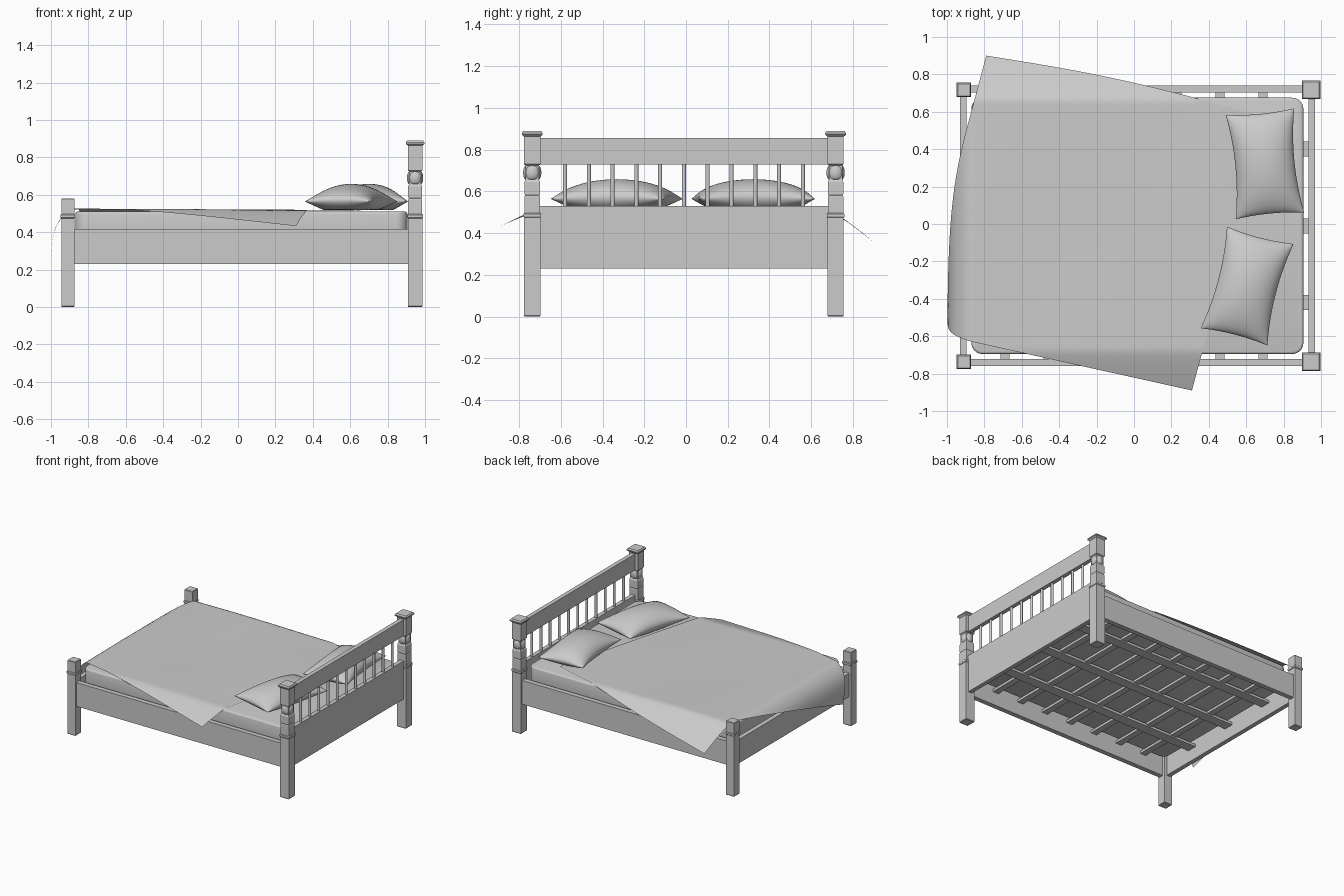
import bpy, bmesh, math

if "Cube" in bpy.data.objects:
    bpy.data.objects.remove(bpy.data.objects["Cube"])


def finish(name, bm, smooth=None):
    bmesh.ops.recalc_face_normals(bm, faces=bm.faces[:])
    me = bpy.data.meshes.new(name)
    bm.to_mesh(me)
    bm.free()
    ob = bpy.data.objects.new(name, me)
    bpy.context.collection.objects.link(ob)
    if smooth:
        bpy.ops.object.select_all(action='DESELECT')
        ob.select_set(True)
        bpy.context.view_layer.objects.active = ob
        bpy.ops.object.shade_smooth_by_angle(angle=math.radians(smooth))
    return ob


def box(name, x0, x1, y0, y1, z0, z1):
    bm = bmesh.new()
    bmesh.ops.create_cube(bm, size=1)
    for v in bm.verts:
        v.co = ((x0 + x1) / 2 + v.co.x * (x1 - x0),
                (y0 + y1) / 2 + v.co.y * (y1 - y0),
                (z0 + z1) / 2 + v.co.z * (z1 - z0))
    return finish(name, bm)


def loft(name, x, y, profile, sides=4):
    """Stack rings of (half width, z); 4 sides gives a square section."""
    bm = bmesh.new()
    k = math.sqrt(2) if sides == 4 else 1
    rings = []
    for r, z in profile:
        rings.append([bm.verts.new((x + r * k * math.cos(math.tau * (i + .5) / sides),
                                    y + r * k * math.sin(math.tau * (i + .5) / sides), z))
                      for i in range(sides)])
    for a, b in zip(rings, rings[1:]):
        for i in range(sides):
            j = (i + 1) % sides
            bm.faces.new((a[i], a[j], b[j], b[i]))
    bm.faces.new(rings[0])
    bm.faces.new(rings[-1])
    return finish(name, bm, 35 if sides > 4 else None)


def sheet(bm, n, m, f):
    """Grid surface from f(u, v) with u, v in 0..1."""
    g = [[bm.verts.new(f(i / n, j / m)) for j in range(m + 1)] for i in range(n + 1)]
    for i in range(n):
        for j in range(m):
            bm.faces.new((g[i][j], g[i + 1][j], g[i + 1][j + 1], g[i][j + 1]))


YC = -.01   # the frame sits slightly forward of the blanket's centre

# Posts
foot_profile = [(.032, 0), (.035, .004), (.035, .474), (.039, .478), (.039, .492),
                (.035, .496), (.035, .577), (.032, .581)]
head_profile = [(.036, 0), (.039, .004), (.039, .474), (.042, .478), (.042, .492), (.037, .497),
                (.037, .575), (.034, .581), (.037, .588), (.037, .645),
                (.032, .655), (.032, .724), (.039, .73), (.039, .862), (.050, .872),
                (.050, .88), (.043, .89)]
bulge_profile = [(.030 + .014 * math.sin(math.radians(d)), .69 - .034 * math.cos(math.radians(d)))
                 for d in range(0, 181, 20)]
for side, s in (("front", -1), ("back", 1)):
    y = YC + s * .727
    loft(side + "_foot_post", -.91, y, foot_profile)
    loft(side + "_head_post", .947, y, head_profile)
    loft(side + "_head_post_ring", .947, y, bulge_profile, 24)
    # Side rails
    y = YC + s * .731
    box(side + "_side_rail", -.88, .91, y - .019, y + .019, .23, .417)

# Foot rail and headboard
box("foot_rail", -.93, -.895, -.70, .69, .23, .417)
box("headboard_panel", .934, .967, -.70, .69, .23, .53)
box("headboard_top_rail", .934, .967, -.70, .69, .728, .855)
for i in range(11):
    loft("headboard_spindle", .95, YC - .57 + i * .114, [(.01, .525), (.01, .733)], 12)

# Slats
for i in range(7):
    x = (i - 3) * .23
    box("cross_slat", x - .025, x + .025, -.722, .702, .335, .355)
for y in (-.41, 0, .41):
    box("long_slat", -.897, .936, y + YC - .04, y + YC + .04, .325, .345)

# Mattress with rounded corners and soft edges
bm = bmesh.new()
bmesh.ops.create_cube(bm, size=1)
for v in bm.verts:
    v.co = (.018 + v.co.x * 1.775, YC + v.co.y * 1.37, .432 + v.co.z * .156)
up = [e for e in bm.edges if abs(e.verts[0].co.z - e.verts[1].co.z) > .1]
bmesh.ops.bevel(bm, geom=up, offset=.06, segments=8, affect='EDGES', profile=.5)
rim = [e for e in bm.edges if abs(e.verts[0].co.z - e.verts[1].co.z) < .01]
bmesh.ops.bevel(bm, geom=rim, offset=.013, segments=3, affect='EDGES', profile=.5)
finish("mattress", bm, 40)


# Blanket: a turned rectangle draped over the foot and both sides
def drape(u, v):
    x = .31 - 1.49 * u + .39 * v
    y = -.89 + .33 * u + 1.46 * v
    y += .03 * math.sin(math.pi * u) * v ** 3        # back edge bows out
    foot = max(0, -.87 - x)
    over = max(0, abs(y + .005) - .67)
    z = .517 + .007 * min(1, max(0, .4 - x)) + .002 * math.sin(5 * x) * math.cos(4 * y)
    z -= .27 * (foot / .31) ** 1.3
    z -= (.155 if y > 0 else .085) * (over / .22) ** 1.15
    if foot:
        x = -.87 - .13 * math.tanh(foot / .13)
        y += .03 * min(1, foot / .3)
    return x, y, z


bm = bmesh.new()
sheet(bm, 70, 70, drape)
finish("blanket", bm, 60)


# Pillows: two puffed sheets meeting at a seam with pinched sides
def pillow(name, cx, cy, turn):
    bm = bmesh.new()
    c, s = math.cos(turn), math.sin(turn)

    def side(top):
        def f(u, v):
            a, b = -math.cos(math.pi * u), -math.cos(math.pi * v)
            x = .184 * a * (1 - .14 * (1 - b * b))
            y = .28 * b * (1 - .045 * (1 - a * a))
            p = (1 - a * a) * (1 - b * b)
            z = .572 - .008 * (a * b) ** 2
            z += .086 * p ** .55 if top else -min(.052, .085 * p ** .5)
            return cx + c * x - s * y, cy + s * x + c * y, z
        return f
    sheet(bm, 28, 36, side(True))
    sheet(bm, 28, 36, side(False))
    bmesh.ops.remove_doubles(bm, verts=bm.verts[:], dist=.0002)
    finish(name, bm, 50)


pillow("back_pillow", .70, .322, math.radians(5.5))
pillow("front_pillow", .605, -.332, math.radians(-14.5))
